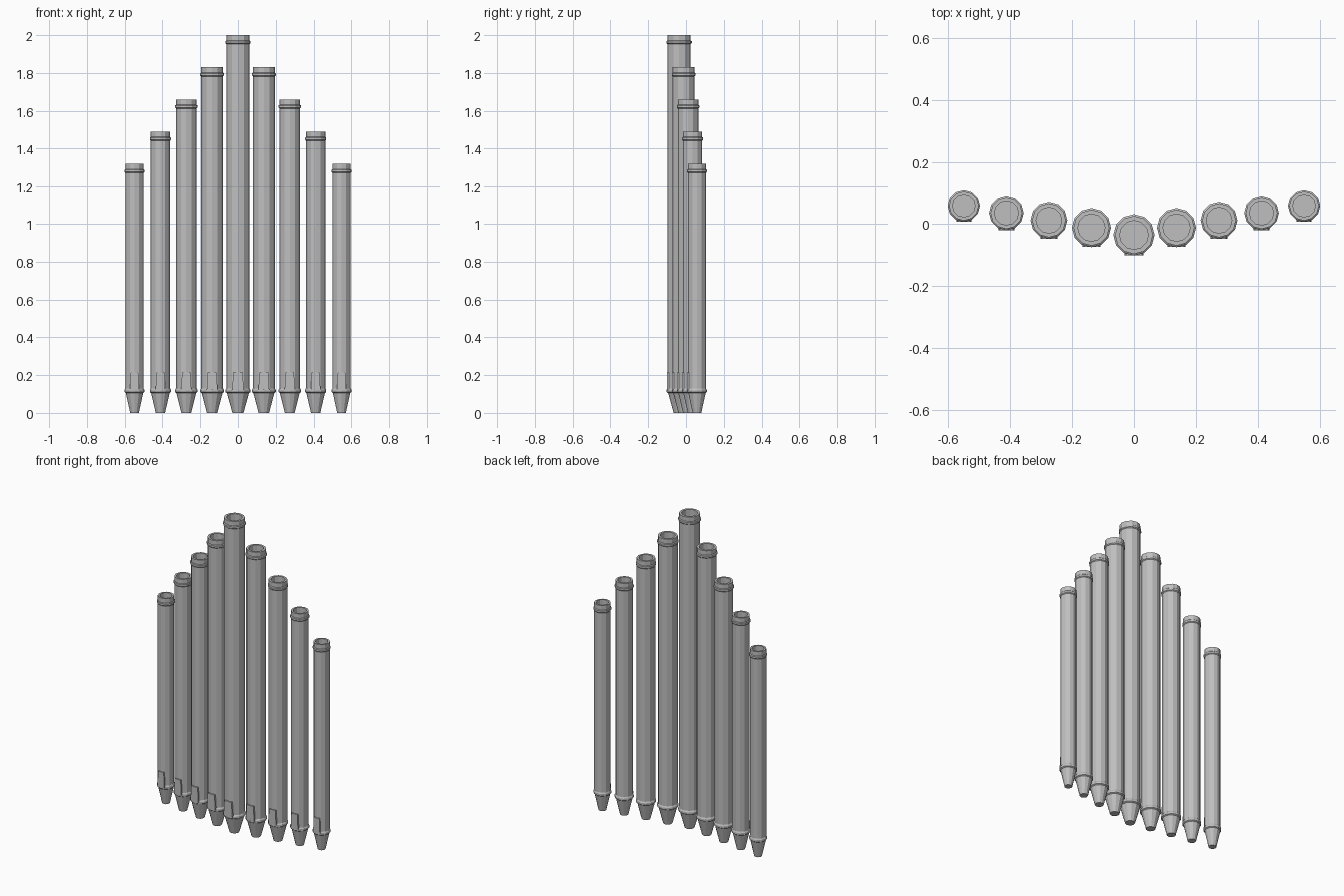
import bpy, bmesh, math

cube = bpy.data.objects.get("Cube")
if cube:
    bpy.data.objects.remove(cube, do_unlink=True)

SIDES = 12
metal = bpy.data.materials.new("grey metal")
metal.use_nodes = True
grey = (0.52, 0.52, 0.52, 1)
metal.diffuse_color = grey
metal.node_tree.nodes["Principled BSDF"].inputs["Base Color"].default_value = grey


def finish(bm, name, location):
    bmesh.ops.recalc_face_normals(bm, faces=bm.faces)
    mesh = bpy.data.meshes.new(name)
    bm.to_mesh(mesh)
    bm.free()
    mesh.materials.append(metal)
    obj = bpy.data.objects.new(name, mesh)
    obj.location = location
    bpy.context.collection.objects.link(obj)


def lathe(name, profile, location):
    """Closed solid from (radius, height) pairs, capped at both ends."""
    bm = bmesh.new()
    rings = []
    for r, z in profile:
        angles = [math.tau * i / SIDES for i in range(SIDES)]
        rings.append([bm.verts.new((r * math.cos(a), r * math.sin(a), z)) for a in angles])
    for low, high in zip(rings, rings[1:]):
        for i in range(SIDES):
            j = (i + 1) % SIDES
            bm.faces.new((low[i], low[j], high[j], high[i]))
    bm.faces.new(rings[0][::-1])
    bm.faces.new(rings[-1])
    finish(bm, name, location)


def mouth_plate(name, r, location):
    """Tapered block standing proud of the pipe's front."""
    bm = bmesh.new()
    bmesh.ops.create_cube(bm, size=1)
    for v in bm.verts:
        half = 0.5 * r if v.co.z < 0 else 0.41 * r
        v.co.x = math.copysign(half, v.co.x)
        v.co.y = -1.08 * r if v.co.y < 0 else -0.7 * r
        v.co.z = 0.12 if v.co.z < 0 else 0.215
    finish(bm, name, location)


# Nine pipes stepping down and back from the tall middle one
for k in range(-4, 5):
    step = abs(k)
    r = 0.061 - 0.0033 * step
    top = 2 - 0.17 * step
    place = (0.137 * k, -0.036 + 0.0235 * step, 0)
    tag = f"{k + 5}"

    # Tapered foot, lower ring, tube, upper ring, collar and hollow mouth
    lathe("pipe_" + tag, [
        (0.48 * r, 0), (0.96 * r, 0.105),
        (1.09 * r, 0.11), (1.09 * r, 0.122), (r, 0.13),
        (r, top - 0.048),
        (1.09 * r, top - 0.043), (1.09 * r, top - 0.032), (r, top - 0.028),
        (r, top), (0.76 * r, top), (0.76 * r, top - 0.06),
    ], place)
    mouth_plate("mouth_plate_" + tag, r, place)
